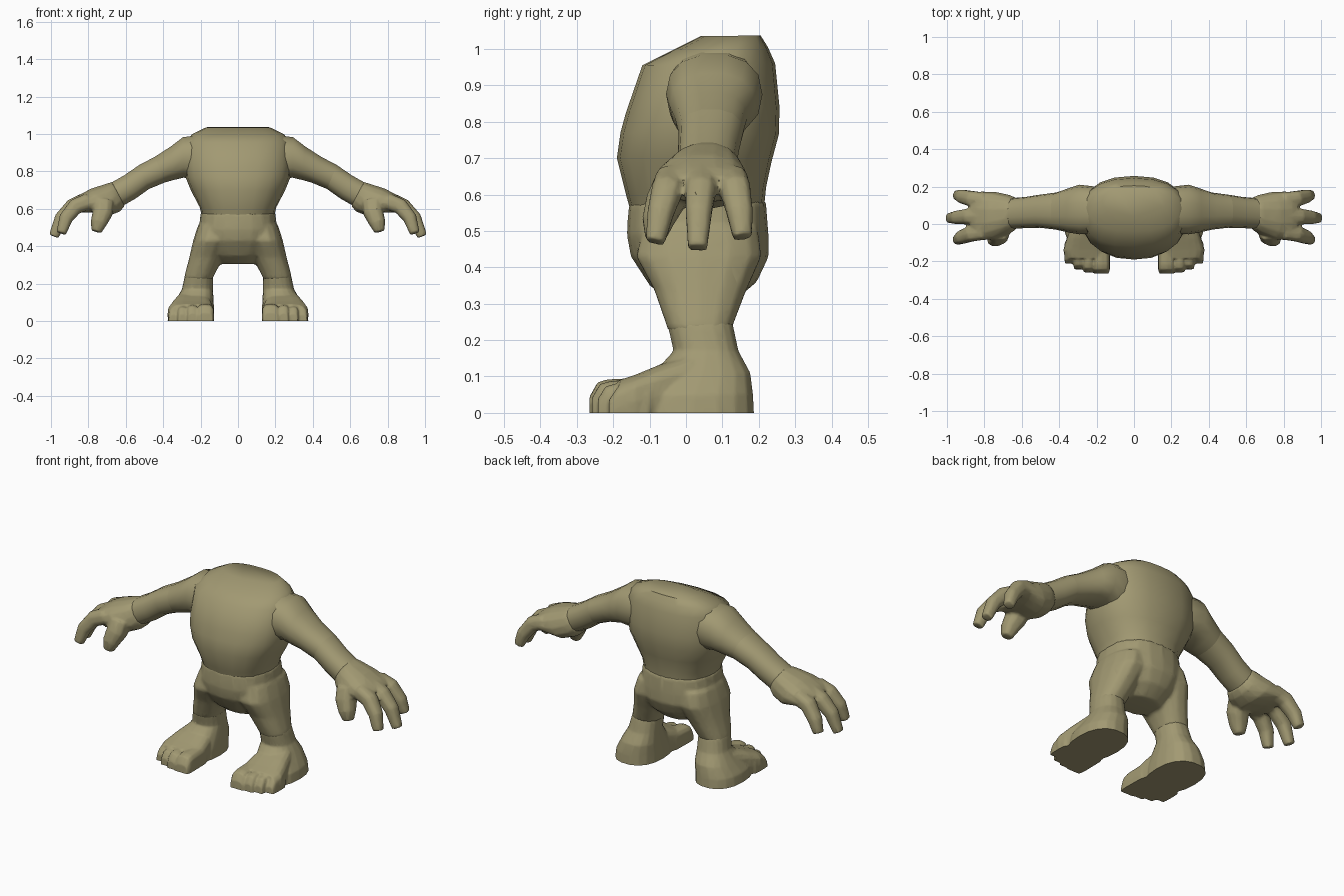
import bpy, bmesh, math
from mathutils import Vector

if "Cube" in bpy.data.objects:
    bpy.data.objects.remove(bpy.data.objects["Cube"])

skin = bpy.data.materials.new("khaki skin")
skin.diffuse_color = (0.36, 0.32, 0.17, 1)
skin.use_nodes = True
skin.node_tree.nodes["Principled BSDF"].inputs["Base Color"].default_value = skin.diffuse_color


def sgn_pow(v, p):
    return math.copysign(abs(v) ** p, v)


def loft(bm, rings, n=14, power=0.85, sx=1):
    """Skin closed rings given as (centre, half axis u, half axis v)."""
    loops = []
    for c, u, v in rings:
        loop = []
        for i in range(n):
            a = 2 * math.pi * i / n
            p = c + u * sgn_pow(math.cos(a), power) + v * sgn_pow(math.sin(a), power)
            loop.append(bm.verts.new((p.x * sx, p.y, p.z)))
        loops.append(loop)
    faces = []
    for l0, l1 in zip(loops, loops[1:]):
        for i in range(n):
            j = (i + 1) % n
            faces.append(bm.faces.new((l0[i], l0[j], l1[j], l1[i])))
    faces.append(bm.faces.new(loops[0][::-1]))
    faces.append(bm.faces.new(loops[-1]))
    bmesh.ops.recalc_face_normals(bm, faces=faces)


def upright(x0, x1, front, back):
    """Body ring: x range, front (y, z) and back (y, z)."""
    f, b = Vector((0, *front)), Vector((0, *back))
    return ((f + b) / 2 + Vector(((x0 + x1) / 2, 0, 0)),
            Vector(((x1 - x0) / 2, 0, 0)), (b - f) / 2)


def sideways(top, bottom, y0, y1):
    """Limb ring: top (x, z), bottom (x, z) and y range."""
    t, b = Vector((top[0], 0, top[1])), Vector((bottom[0], 0, bottom[1]))
    return ((t + b) / 2 + Vector((0, (y0 + y1) / 2, 0)),
            Vector((0, (y1 - y0) / 2, 0)), (t - b) / 2)


def tube(points):
    """Finger rings along (x, y, z, radius) points."""
    pts = [Vector(p[:3]) for p in points]
    rings = []
    for i, p in enumerate(points):
        d = (pts[min(i + 1, len(pts) - 1)] - pts[max(i - 1, 0)]).normalized()
        u = d.cross(Vector((1, 0, 1)) if abs(d.y) > 0.9 else Vector((0, 1, 0))).normalized()
        rings.append((pts[i], u * p[3], d.cross(u) * p[3]))
    return rings


def finish(name, bm, angle=50):
    me = bpy.data.meshes.new(name)
    bm.to_mesh(me)
    bm.free()
    me.materials.clear()
    me.materials.append(skin)
    me.polygons.foreach_set("use_smooth", [True] * len(me.polygons))
    me.set_sharp_from_angle(angle=math.radians(angle))
    ob = bpy.data.objects.new(name, me)
    bpy.context.collection.objects.link(ob)
    return ob


def sculpt(bm, voxel=0.008, smooth=4, ratio=0.25):
    """Melt overlapping lofts into one organic skin and return it as bmesh."""
    me = bpy.data.meshes.new("draft")
    bm.to_mesh(me)
    bm.free()
    ob = bpy.data.objects.new("draft", me)
    bpy.context.collection.objects.link(ob)
    m = ob.modifiers.new("melt", 'REMESH')
    m.mode, m.voxel_size = 'VOXEL', voxel
    m = ob.modifiers.new("soften", 'SMOOTH')
    m.factor, m.iterations = 0.5, smooth
    m = ob.modifiers.new("reduce", 'DECIMATE')
    m.ratio = ratio
    dg = bpy.context.evaluated_depsgraph_get()
    dg.update()
    out = bmesh.new()
    out.from_mesh(bpy.data.meshes.new_from_object(ob.evaluated_get(dg)))
    bpy.data.objects.remove(ob)
    bpy.data.meshes.remove(me)
    return out


# torso: barrel chest with a sloping flat top
bm = bmesh.new()
loft(bm, [upright(-w, w, f, b) for w, f, b in [
    (.195, (-.155, .565), (.215, .57)), (.205, (-.165, .60), (.22, .62)),
    (.25, (-.19, .70), (.235, .69)), (.28, (-.18, .77), (.255, .765)),
    (.285, (-.165, .825), (.257, .84)), (.28, (-.12, .955), (.245, .96)),
    (.245, (-.04, .995), (.225, 1.005)), (.17, (.04, 1.035), (.205, 1.037))]], n=20)
finish("torso", bm)

# pelvis with both thighs
bm = bmesh.new()
loft(bm, [upright(-w, w, f, b) for w, f, b in [
    (.2, (-.157, .58), (.22, .58)), (.21, (-.163, .49), (.227, .49)),
    (.2, (-.152, .43), (.228, .43)), (.15, (-.10, .35), (.195, .36)),
    (.10, (-.04, .305), (.13, .305))]], n=20)
for s in (1, -1):
    loft(bm, [upright(*r) for r in [
        (.03, .215, (-.12, .51), (.2, .51)), (.04, .24, (-.14, .43), (.21, .43)),
        (.08, .262, (-.09, .34), (.165, .33)), (.132, .288, (-.053, .235), (.128, .235)),
        (.134, .286, (-.05, .222), (.126, .222))]], sx=s)
finish("pelvis_and_thighs", sculpt(bm, 0.01))

# arms: shoulder to wrist, the seam sits further out on the right side
arm = [sideways(*r) for r in [
    ((.19, 1.0), (.22, .75), -.05, .20), ((.295, .985), (.29, .765), -.055, .21),
    ((.36, .935), (.345, .752), -.045, .19), ((.445, .88), (.39, .74), -.03, .168),
    ((.53, .835), (.475, .705), -.02, .157), ((.61, .78), (.545, .655), -.022, .145),
    ((.69, .735), (.62, .612), -.025, .138)]]
for s, side, cut in ((1, "right", 4), (-1, "left", 3)):
    for part, rings in (("upper_arm", arm[:cut + 1]), ("forearm", arm[cut:])):
        bm = bmesh.new()
        loft(bm, rings, sx=s)
        finish(side + "_" + part, bm)

# hands: palm, three fingers and a thumb
palm = [sideways(*r) for r in [
    ((.672, .745), (.605, .615), -.028, .142), ((.70, .737), (.63, .585), -.05, .155),
    ((.785, .71), (.69, .56), -.085, .172), ((.85, .675), (.785, .58), -.085, .175),
    ((.88, .65), (.835, .58), -.07, .165)]]
fingers = [
    [(.80, .125, .64, .045), (.87, .135, .615, .043), (.92, .148, .55, .037), (.945, .155, .483, .027)],
    [(.80, .045, .65, .045), (.885, .04, .612, .043), (.945, .035, .55, .037), (.985, .032, .453, .027)],
    [(.80, -.04, .64, .045), (.87, -.052, .612, .043), (.92, -.07, .55, .037), (.945, -.085, .47, .027)],
    [(.72, -.03, .63, .06), (.725, -.06, .575, .054), (.745, -.078, .525, .044), (.757, -.085, .478, .028)]]
for s, side in ((1, "right"), (-1, "left")):
    bm = bmesh.new()
    loft(bm, palm, sx=s)
    for f in fingers:
        loft(bm, tube(f), n=10, power=.8, sx=s)
    finish(side + "_hand", sculpt(bm, 0.007, 4, 0.2))

# feet: ankle and heel, instep, four toes, sliced flat at the ground
toes = [(.175, .048, -.265, .082), (.244, .031, -.258, .078),
        (.296, .029, -.242, .072), (.345, .028, -.212, .066)]
for s, side in ((1, "right"), (-1, "left")):
    bm = bmesh.new()
    loft(bm, [upright(*r) for r in [
        (.134, .283, (-.053, .25), (.128, .25)), (.134, .30, (-.035, .17), (.145, .17)),
        (.13, .335, (-.09, .11), (.178, .11)), (.128, .37, (-.14, .05), (.186, .05)),
        (.128, .38, (-.15, -.03), (.19, -.03))]], n=18, sx=s)
    step = [(0.02, .15, .33, .165), (-.075, .135, .36, .132),
            (-.14, .128, .378, .105), (-.185, .13, .368, .09)]
    loft(bm, [(Vector(((a + b) / 2, y, (h - .04) / 2)), Vector(((b - a) / 2, 0, 0)),
               Vector((0, 0, (h + .04) / 2))) for y, a, b, h in step], n=18, power=.6, sx=s)
    for x, w, tip, h in toes:
        loft(bm, [(Vector((x, y, (k * h - .04) / 2)), Vector((w * q, 0, 0)),
                   Vector((0, 0, (k * h + .04) / 2)))
                  for y, k, q in ((-.1, 1.2, .95), (tip + .05, 1.13, 1),
                                  (tip + .022, 1.03, .97), (tip, .55, .82))],
             n=12, power=.65, sx=s)
    bm = sculpt(bm, 0.006, 3, 0.2)
    geom = bm.verts[:] + bm.edges[:] + bm.faces[:]
    bmesh.ops.bisect_plane(bm, geom=geom, plane_co=(0, 0, 0), plane_no=(0, 0, -1), clear_outer=True)
    bmesh.ops.holes_fill(bm, edges=[e for e in bm.edges if e.is_boundary], sides=0)
    bmesh.ops.recalc_face_normals(bm, faces=bm.faces[:])
    finish(side + "_foot", bm)
